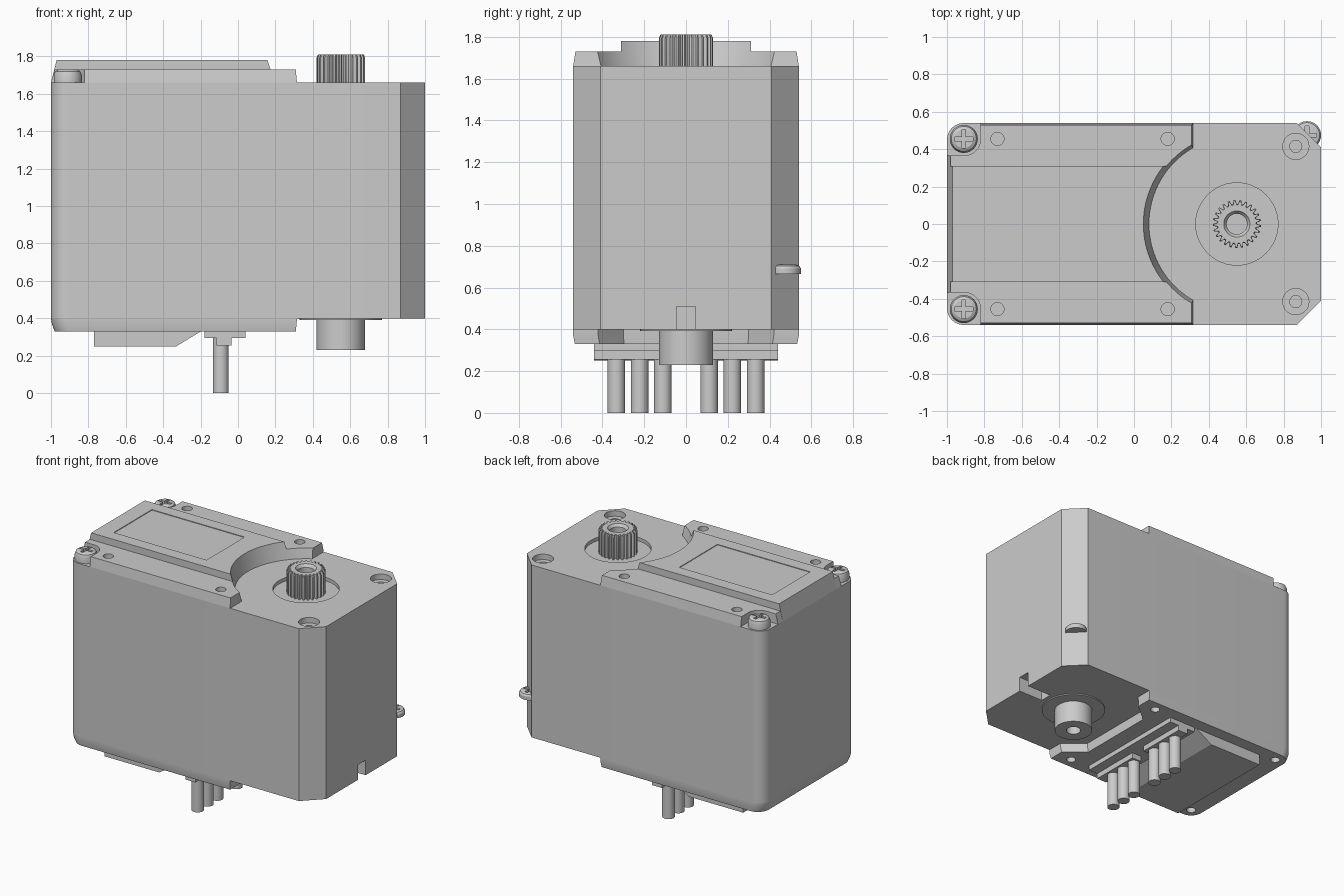
import bpy, bmesh
from math import pi, cos, sin

cube = bpy.data.objects.get("Cube")
if cube:
    bpy.data.objects.remove(cube, do_unlink=True)

GREY = (0.6, 0.6, 0.6, 1)
grey = bpy.data.materials.new("grey plastic")
grey.use_nodes = True
grey.diffuse_color = GREY
for node in grey.node_tree.nodes:
    if node.type == 'BSDF_PRINCIPLED':
        node.inputs["Base Color"].default_value = GREY


def loft(name, outline, layers, loc=(0, 0)):
    """Stack an outline in layers of (z, x scale, y scale) around loc."""
    bm = bmesh.new()
    rings = [[bm.verts.new((loc[0] + x * sx, loc[1] + y * sy, z)) for x, y in outline]
             for z, sx, sy in layers]
    n = len(outline)
    for low, high in zip(rings, rings[1:]):
        for i in range(n):
            j = (i + 1) % n
            bm.faces.new((low[i], low[j], high[j], high[i]))
    bm.faces.new(rings[0])
    bm.faces.new(rings[-1])
    bmesh.ops.recalc_face_normals(bm, faces=bm.faces)
    mesh = bpy.data.meshes.new(name)
    bm.to_mesh(mesh)
    bm.free()
    mesh.materials.append(grey)
    ob = bpy.data.objects.new(name, mesh)
    bpy.context.scene.collection.objects.link(ob)
    return ob


def arc(cx, cy, r, start, end, n=8):
    return [(cx + r * cos(start + (end - start) * i / n),
             cy + r * sin(start + (end - start) * i / n)) for i in range(n + 1)]


def disc(name, x, y, z0, z1, r0, r1=None, n=32):
    ring = arc(0, 0, 1, 0, 2 * pi, n)[:-1]
    r1 = r1 or r0
    return loft(name, ring, [(z0, r0, r0), (z1, r1, r1)], (x, y))


def box(name, x0, x1, y0, y1, z0, z1):
    return loft(name, [(x0, y0), (x1, y0), (x1, y1), (x0, y1)], [(z0, 1, 1), (z1, 1, 1)])


def cut(target, *cutters):
    for c in cutters:
        c.hide_render = True
        mod = target.modifiers.new("cut", 'BOOLEAN')
        mod.operation = 'DIFFERENCE'
        mod.solver = 'EXACT'
        mod.object = c
        bpy.context.view_layer.objects.active = target
        bpy.ops.object.modifier_apply(modifier=mod.name)
        bpy.data.objects.remove(c, do_unlink=True)


SIDES = (-1, 1)
SHAFT = 0.55
W = 0.54
# rounded rear end shared by case and covers
rear = arc(-0.91, 0.45, 0.09, pi / 2, pi) + arc(-0.91, -0.45, 0.09, pi, 1.5 * pi)

# Main case with chamfered front corners
case = loft("case", rear + [(0.87, -W), (1, -0.41), (1, 0.41), (0.87, W)],
            [(0.4, 1, 1), (1.66, 1, 1)])
cut(case, disc("c", SHAFT, 0, 1.635, 1.8, 0.22, n=48),
    box("c", 0.8, 1.1, -0.045, 0.045, 0.3, 0.51))
for s in SIDES:
    cut(case, disc("c", 0.865, s * 0.415, 1.62, 1.8, 0.07),
        disc("c", 0.865, s * 0.415, 1.5, 1.8, 0.032))

# Top cover: low deck and raised centre, both cut round the shaft
deck = loft("top_cover", rear + [(0.315, -W), (0.315, W)],
            [(1.66, 1, 1), (1.73, 0.98, 0.98)])
plateau = loft("raised_panel", [(-1, -0.31), (0.31, -0.31), (0.31, 0.31), (-1, 0.31)],
               [(1.66, 1, 1), (1.78, 0.97, 1)])
for part in (deck, plateau):
    cut(part, disc("c", SHAFT, 0, 1.62, 1.82, 0.46, 0.51, 96))
cut(plateau, box("c", -0.85, -0.1, -0.22, 0.22, 1.775, 1.9))
for s in SIDES:
    pocket = [(-1.1, 0.6), (-1.1, 0.365)] + arc(-0.91, 0.455, 0.09, -pi / 2, 0) + [(-0.82, 0.6)]
    cut(deck, loft("c", [(x, s * y) for x, y in pocket], [(1.6, 1, 1), (1.8, 1, 1)]))
    for x in (-0.73, 0.18):
        cut(deck, disc("c", x, s * 0.455, 1.67, 1.8, 0.035))


def screw(name, x, y, z0, z1):
    """Domed head with a cross recess."""
    ring = arc(0, 0, 1, 0, 2 * pi, 32)[:-1]
    h = z1 - z0
    head = loft(name, ring, [(z0, 0.075, 0.075), (z0 + h * 0.6, 0.075, 0.075),
                             (z0 + h * 0.87, 0.067, 0.067), (z1, 0.05, 0.05)], (x, y))
    a, b, deep = 0.05, 0.01, z1 - 0.025
    cut(head, box("c", x - a, x + a, y - b, y + b, deep, z1 + 0.1))
    cut(head, box("c", x - b, x + b, y - a, y + a, deep, z1 + 0.1))
    return head


screw("cover_screw_left", -0.91, 0.455, 1.655, 1.73)
screw("cover_screw_right", -0.91, -0.455, 1.655, 1.73)
screw("side_screw", 0.925, 0.475, 0.665, 0.71)

# Splined output shaft
TEETH = 25
spline = []
for i in range(TEETH):
    for k, r in ((0, 0.108), (0.3, 0.108), (0.5, 0.129), (0.8, 0.129)):
        t = 2 * pi * (i + k) / TEETH
        spline.append((r * cos(t), r * sin(t)))
shaft = loft("output_shaft", spline,
             [(1.62, 1, 1), (1.795, 1, 1), (1.81, 0.95, 0.95)], (SHAFT, 0))
cut(shaft, disc("c", SHAFT, 0, 1.68, 1.9, 0.055),
    disc("c", SHAFT, 0, 1.79, 1.83, 0.055, 0.085))

# Bottom cover with a notch facing the lower boss
notch = [(0.315, -W), (0.315, -0.42), (0.17, -0.3), (0.17, 0.3), (0.315, 0.42), (0.315, W)]
base = loft("bottom_cover", rear + notch, [(0.4, 1, 1), (0.37, 0.995, 1), (0.33, 0.98, 0.985)])
for s in SIDES:
    for x in (-0.9, 0.19):
        cut(base, disc("c", x, s * 0.455, 0.2, 0.38, 0.032))

# Underside panel with a sloped front edge
panel = loft("bottom_panel", [(-0.77, 0.25), (-0.33, 0.25), (-0.19, 0.335), (-0.77, 0.335)],
             [(-0.44, 1, 1), (0.44, 1, 1)])
panel.rotation_euler.x = pi / 2

# Lower boss on its round seat
disc("boss_seat", SHAFT, 0, 0.392, 0.41, 0.22, n=48)
boss = disc("lower_boss", SHAFT, 0, 0.23, 0.41, 0.13, n=48)
cut(boss, disc("c", SHAFT, 0, 0.1, 0.36, 0.05))

# Connector rail, clips and cable stubs
box("connector_plate", -0.18, 0.04, -0.44, 0.44, 0.295, 0.335)
for s, side in zip(SIDES, ("right", "left")):
    y0, y1 = sorted((s * 0.06, s * 0.44))
    box("cable_clip_" + side, -0.115, -0.035, y0, y1, 0.255, 0.3)
    for i in range(3):
        disc("cable_%s_%d" % (side, i + 1), -0.092, s * 0.111 * (i + 1), 0, 0.3, 0.042)

# Smooth round walls, keep the edges sharp
bpy.ops.object.select_all(action='DESELECT')
for ob in bpy.context.scene.objects:
    if ob.type == 'MESH' and grey.name in ob.data.materials:
        ob.select_set(True)
        bpy.context.view_layer.objects.active = ob
bpy.ops.object.shade_smooth_by_angle(angle=pi / 7)
